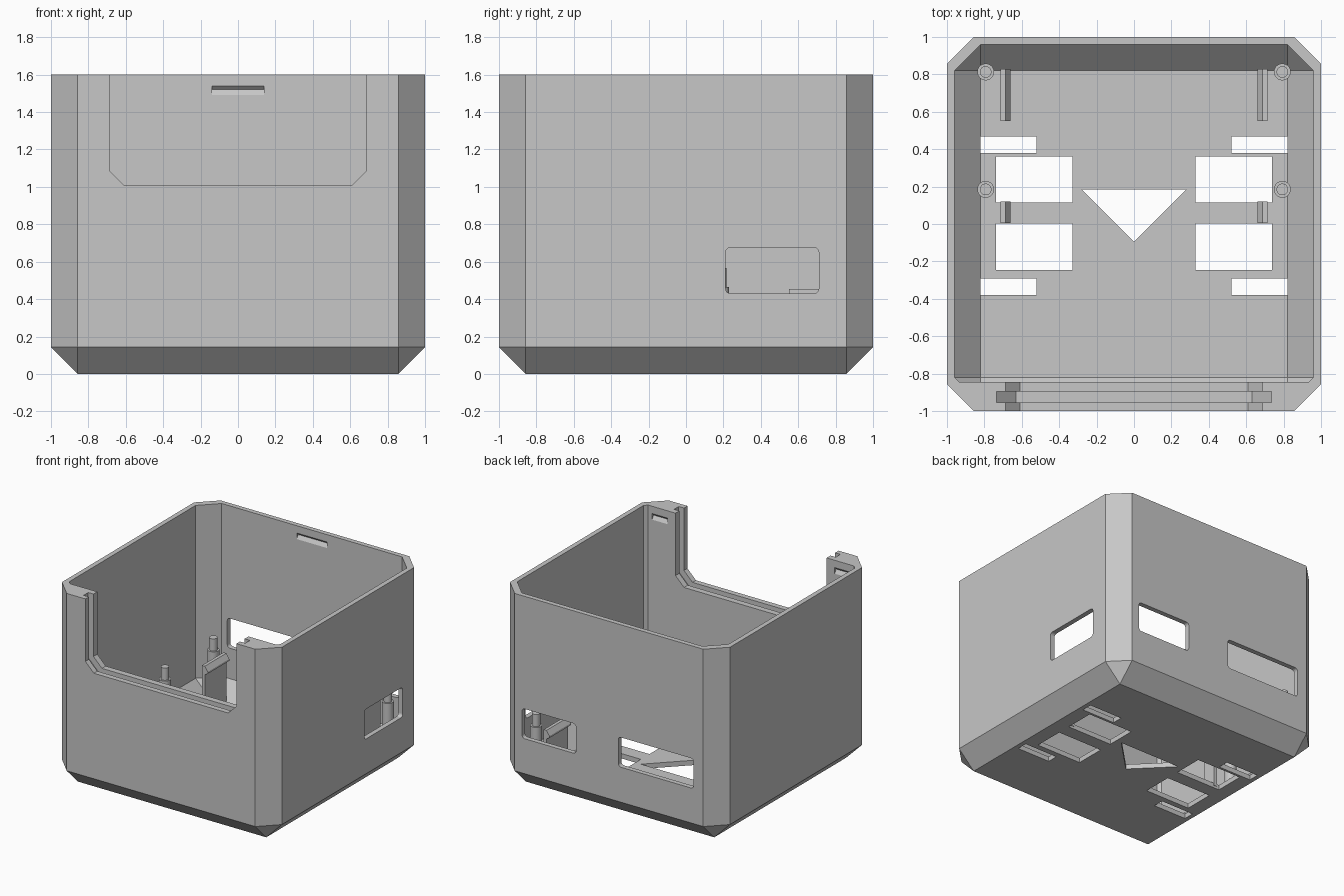
import bpy, bmesh
from mathutils import Vector

cube = bpy.data.objects.get("Cube")
if cube:
    bpy.data.objects.remove(cube, do_unlink=True)

grey = bpy.data.materials.new("plain grey")
grey.use_nodes = True
grey.diffuse_color = (0.57, 0.57, 0.57, 1)
grey.node_tree.nodes["Principled BSDF"].inputs["Base Color"].default_value = grey.diffuse_color

AXES = {"x": lambda u, v, t: (t, u, v),
        "y": lambda u, v, t: (u, t, v),
        "z": lambda u, v, t: (u, v, t)}


def finish(name, bm):
    bmesh.ops.recalc_face_normals(bm, faces=bm.faces[:])
    mesh = bpy.data.meshes.new(name)
    bm.to_mesh(mesh)
    bm.free()
    mesh.materials.append(grey)
    obj = bpy.data.objects.new(name, mesh)
    bpy.context.collection.objects.link(obj)
    return obj


def prism(name, outline, axis, lo, hi, radius=0):
    """Extrude an outline along an axis, optionally rounding its corners."""
    bm = bmesh.new()
    place = AXES[axis]
    face = bm.faces.new([bm.verts.new(place(u, v, lo)) for u, v in outline])
    out = bmesh.ops.extrude_face_region(bm, geom=[face])
    move = Vector(place(0, 0, hi - lo))
    bmesh.ops.translate(bm, vec=move, verts=[e for e in out["geom"] if isinstance(e, bmesh.types.BMVert)])
    if radius:
        long = [e for e in bm.edges
                if abs((e.verts[0].co - e.verts[1].co).normalized().dot(move.normalized())) > 0.9]
        bmesh.ops.bevel(bm, geom=long, offset=radius, segments=5, profile=0.5, affect="EDGES")
    return finish(name, bm)


def rect(u0, u1, v0, v1):
    return [(u0, v0), (u1, v0), (u1, v1), (u0, v1)]


def hull(name, points, front=None):
    """Convex solid around the points, optionally cut flat at the front."""
    bm = bmesh.new()
    for p in points:
        bm.verts.new(p)
    bmesh.ops.convex_hull(bm, input=bm.verts[:])
    if front is not None:
        bmesh.ops.bisect_plane(bm, geom=bm.verts[:] + bm.edges[:] + bm.faces[:],
                               plane_co=(0, front, 0), plane_no=(0, 1, 0), clear_inner=True)
        kept = [v.co.copy() for v in bm.verts]
        bm.free()
        return hull(name, kept)
    bmesh.ops.dissolve_limit(bm, angle_limit=0.01, verts=bm.verts[:], edges=bm.edges[:])
    return finish(name, bm)


def tub(half, floor_half, floor, top):
    """Square floor, widening to a chamfered square that rises to the top."""
    pts = [(sx * floor_half, sy * floor_half, floor) for sx in (-1, 1) for sy in (-1, 1)]
    for z in (floor + half - floor_half, top):
        for sx in (-1, 1):
            for sy in (-1, 1):
                pts += [(sx * half, sy * floor_half, z), (sx * floor_half, sy * half, z)]
    return pts


def cut(target, cutter):
    cutter.hide_render = True
    mod = target.modifiers.new("cut", "BOOLEAN")
    mod.operation = "DIFFERENCE"
    mod.solver = "EXACT"
    mod.object = cutter
    bpy.context.view_layer.objects.active = target
    bpy.ops.object.modifier_apply(modifier=mod.name)
    bpy.data.objects.remove(cutter, do_unlink=True)


# Shell with a thick front wall
FRONT = -0.845
shell = hull("case_shell", tub(1, 0.857, 0, 1.6))
cut(shell, hull("cavity", tub(0.96, 0.82, 0.04, 1.8), FRONT))

# Front opening and the panel groove around it
for half, step, low, y0, y1 in ((0.687, 0.077, 1.01, -1.1, -0.8),
                                (0.735, 0.105, 0.96, -0.955, -0.895)):
    right_half = [(half - step, low), (half, low + step), (half, 1.7)]
    outline = right_half + [(-x, z) for x, z in reversed(right_half)]
    cut(shell, prism("opening", outline, "y", y0, y1))

# Rounded ports in the back and side walls
Z0, Z1 = 0.43, 0.675
for x0, x1 in ((0.3, 0.79), (-0.77, -0.085)):
    cut(shell, prism("port", rect(x0, x1, Z0, Z1), "y", 0.9, 1.1, 0.025))
cut(shell, prism("port", rect(0.212, 0.71, Z0, Z1), "x", 0.9, 1.1, 0.025))

# Floor vents
for s in (-1, 1):
    for u0, u1, v0, v1 in ((0.52, 0.82, 0.38, 0.468), (0.52, 0.82, -0.38, -0.292),
                           (0.33, 0.738, 0.115, 0.36), (0.33, 0.738, -0.245, 0.003)):
        cut(shell, prism("vent", rect(s * u0, s * u1, v0, v1), "z", -0.1, 0.12))
cut(shell, prism("vent", [(-0.28, 0.185), (0.28, 0.185), (0, -0.095)], "z", -0.1, 0.12))

# Lid catches recessed into the inner walls
def catch(wall, direction, x0, x1):
    profile = [(wall - direction * 0.01, 1.545), (wall, 1.54), (wall + direction * 0.02, 1.52),
               (wall, 1.49), (wall - direction * 0.01, 1.48)]
    cut(shell, prism("catch", profile, "x", x0, x1))

catch(0.96, 1, -0.138, 0.138)
catch(FRONT, -1, 0.76, 0.9)
catch(FRONT, -1, -0.9, -0.76)


# Stepped posts for the circuit board
def post(name, x, y):
    bm = bmesh.new()
    for radius, z0, z1 in ((0.045, 0.03, 0.465), (0.031, 0.45, 0.565)):
        out = bmesh.ops.create_cone(bm, cap_ends=True, segments=32, radius1=radius,
                                    radius2=radius, depth=z1 - z0)
        bmesh.ops.translate(bm, verts=out["verts"], vec=(x, y, (z0 + z1) / 2))
    obj = finish(name, bm)
    bpy.ops.object.select_all(action="DESELECT")
    obj.select_set(True)
    bpy.context.view_layer.objects.active = obj
    bpy.ops.object.shade_smooth_by_angle(angle=0.6)


# Snap clips with an inward hook
def clip(name, s, y0, y1):
    profile = [(0.713, 0.02), (0.713, 0.455), (0.687, 0.455), (0.66, 0.415),
               (0.66, 0.4), (0.687, 0.385), (0.687, 0.02)]
    prism(name, [(s * x, z) for x, z in profile], "y", y0, y1)


for s, side in ((1, "left"), (-1, "right")):
    post(f"back_post_{side}", s * 0.793, 0.813)
    post(f"middle_post_{side}", s * 0.793, 0.185)
    clip(f"long_clip_{side}", s, 0.55, 0.83)
    clip(f"short_clip_{side}", s, 0.005, 0.12)
